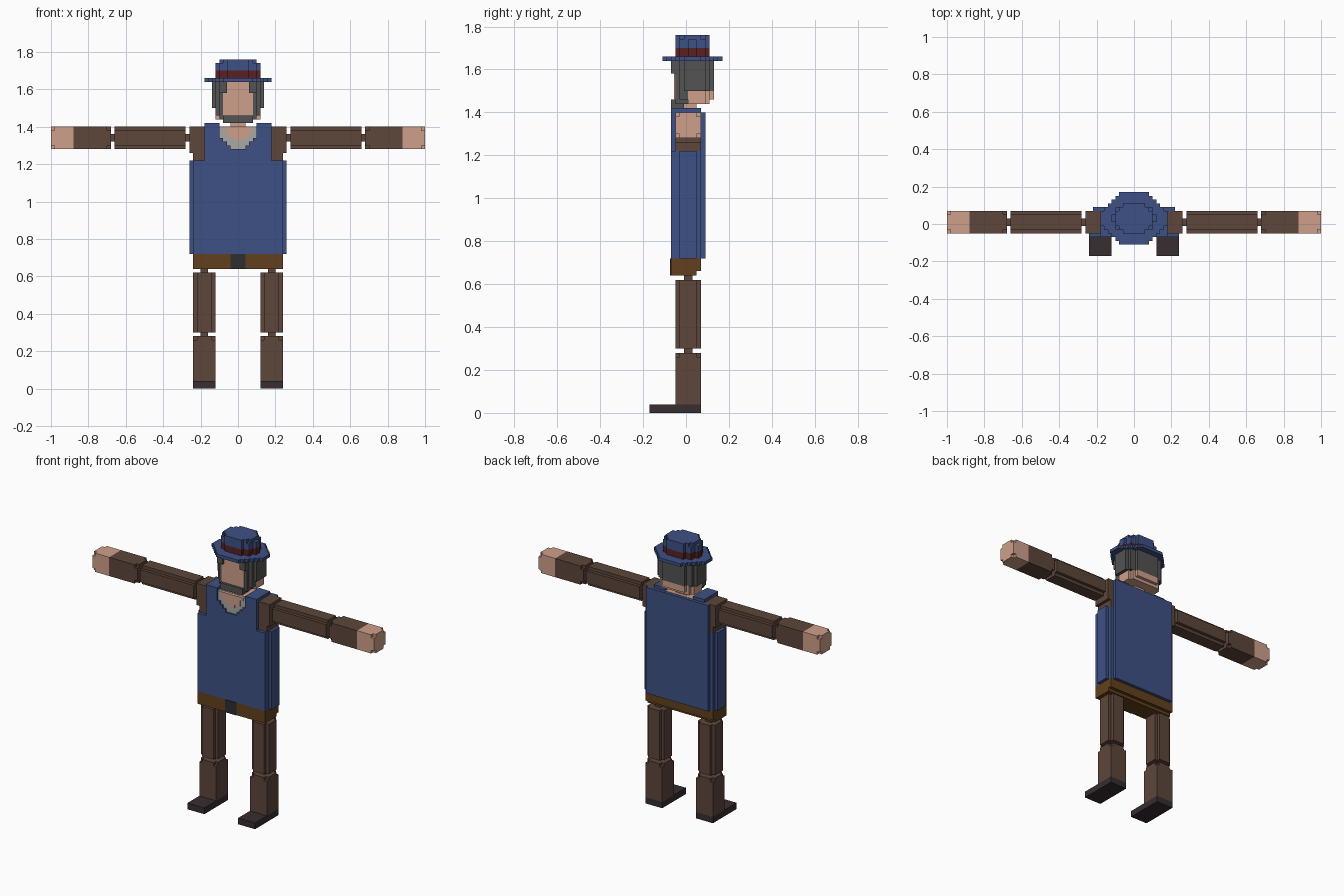
import bpy, bmesh
from mathutils import Vector

if "Cube" in bpy.data.objects:
    bpy.data.objects.remove(bpy.data.objects["Cube"])

U = 0.02  # block size


def material(name, r, g, b):
    lin = [((c / 255 + 0.055) / 1.055) ** 2.4 for c in (r, g, b)]
    m = bpy.data.materials.new(name)
    m.diffuse_color = (*lin, 1)
    m.use_nodes = True
    m.node_tree.nodes["Principled BSDF"].inputs["Base Color"].default_value = m.diffuse_color
    return m


BLUE = material("blue cloth", 62, 81, 133)
BROWN = material("brown cloth", 93, 70, 58)
TAN = material("tan trousers", 98, 64, 30)
SKIN = material("skin", 207, 160, 139)
HAIR = material("grey hair", 82, 83, 82)
COLLAR = material("light grey collar", 168, 168, 166)
RED = material("dark red band", 88, 32, 34)
SHOE = material("dark shoe", 55, 45, 48)
BUCKLE = material("black buckle", 46, 46, 49)


def finish(name, bm, mat):
    bmesh.ops.recalc_face_normals(bm, faces=bm.faces)
    me = bpy.data.meshes.new(name)
    bm.to_mesh(me)
    bm.free()
    me.materials.append(mat)
    ob = bpy.data.objects.new(name, me)
    bpy.context.collection.objects.link(ob)


def add_prism(bm, pts, lo, hi, axis):
    # pts lie in the plane of the other two axes, in x-y-z order
    def place(p, h):
        c = list(p)
        c.insert(axis, h)
        return Vector(c)
    f = bm.faces.new([bm.verts.new(place(p, lo)) for p in pts])
    ext = bmesh.ops.extrude_face_region(bm, geom=[f], use_keep_orig=True)
    move = place((0, 0), hi - lo)
    bmesh.ops.translate(bm, vec=move, verts=[v for v in ext["geom"] if isinstance(v, bmesh.types.BMVert)])


def rect(a0, a1, b0, b1):
    return [(a0, b0), (a1, b0), (a1, b1), (a0, b1)]


def notched(a0, a1, b0, b1, n=U):
    # rectangle with a square block missing at each corner
    return [(a0 + n, b0), (a1 - n, b0), (a1 - n, b0 + n), (a1, b0 + n),
            (a1, b1 - n), (a1 - n, b1 - n), (a1 - n, b1), (a0 + n, b1),
            (a0 + n, b1 - n), (a0, b1 - n), (a0, b0 + n), (a0 + n, b0 + n)]


def stepped(widths, y0):
    # symmetric outline from half widths of successive rows
    right = []
    for i, w in enumerate(widths):
        right += [(w, y0 + i * U), (w, y0 + (i + 1) * U)]
    return right + [(-x, y) for x, y in reversed(right)]


def part(name, mat, pieces):
    bm = bmesh.new()
    for pts, lo, hi, axis in pieces:
        add_prism(bm, pts, lo, hi, axis)
    finish(name, bm, mat)


def box(x0, x1, y0, y1, z0, z1):
    return rect(x0, x1, y0, y1), z0, z1, 2


def both(b):
    x0, x1, *rest = b
    return [box(*b), box(-x1, -x0, *rest)]


# Arms and legs on both sides
for side, s in (("right", 1), ("left", -1)):
    def along_x(pts, a, b):
        return pts, min(s * a, s * b), max(s * a, s * b), 0

    def leg_box(x0, x1, *r):
        return box(min(s * x0, s * x1), max(s * x0, s * x1), *r)

    arm, arm_n = rect(-.05, .07, 1.28, 1.40), notched(-.05, .07, 1.28, 1.40)
    joint = rect(-.01, .03, 1.32, 1.36)
    part(side + "_shoulder", BROWN, [along_x(rect(-.05, .07, 1.22, 1.40), .18, .24),
                                     along_x(rect(-.05, .07, 1.26, 1.40), .24, .26)])
    part(side + "_arm_joints", BROWN, [along_x(joint, .25, .29), along_x(joint, .65, .69)])
    part(side + "_upper_arm", BROWN, [along_x(arm_n, .28, .66)])
    part(side + "_forearm", BROWN, [along_x(arm_n, .68, .70), along_x(arm, .70, .88)])
    part(side + "_hand", SKIN, [along_x(arm, .88, .98), along_x(arm_n, .98, 1.0)])

    x0, x1 = sorted((s * .12, s * .24))
    leg_n = notched(x0, x1, -.05, .07)
    part(side + "_leg_joints", BROWN, [leg_box(.16, .20, -.01, .03, .61, .65),
                                       leg_box(.16, .20, -.01, .03, .27, .31)])
    part(side + "_thigh", BROWN, [(leg_n, .30, .62, 2)])
    part(side + "_shin", BROWN, [leg_box(.12, .24, -.05, .07, .04, .26), (leg_n, .26, .28, 2)])
    part(side + "_shoe", SHOE, [leg_box(.12, .24, -.17, .07, 0, .04)])

# Pelvis and buckle
part("trousers_top", TAN, [box(-.24, .24, -.07, .07, .66, .72),
                           box(-.24, .24, -.07, .05, .64, .66)])
part("buckle", BUCKLE, [box(-.04, .04, -.074, -.066, .64, .72)])

# Vest: lower body, chest core, back panel, straps and stepped neckline
neckline = [.04, .06, .08, .10, .10, .10]
vest = [(stepped([.24, .24, .26, .26, .26, .26, .24, .22], -.07), .72, 1.22, 2),
        box(-.18, .18, -.05, .07, 1.22, 1.39),
        box(-.22, .22, .07, .09, 1.22, 1.40),
        box(-.18, .18, -.07, -.05, 1.22, 1.28)]
for i, w in enumerate(neckline):
    vest += both((w, .18, -.07, -.05, 1.28 + i * U, 1.30 + i * U))
vest += both((.10, .18, -.07, .07, 1.39, 1.42))
part("vest", BLUE, vest)

# Collar and skin in the neck opening
part("collar", COLLAR, [box(-w, w, -.06, -.045, 1.28 + i * U, 1.30 + i * U)
                        for i, w in enumerate(neckline)])
part("neck", SKIN, [box(-w, w, -.064, -.045, 1.32 + i * U, 1.34 + i * U)
                    for i, w in enumerate([.02, .06, .06, .08])]
     + [box(-.10, .10, -.045, .07, 1.385, 1.402), box(-.04, .04, -.01, .05, 1.40, 1.46)])

# Head
part("hair", HAIR, [(stepped([.10, .12, .14, .14, .14, .14, .14, .12, .08], -.05), 1.50, 1.64, 2),
                    (stepped([.10, .12, .12], -.05), 1.46, 1.50, 2)]
     + both((.06, .10, -.07, -.05, 1.58, 1.64)))
part("face", SKIN, [box(-.08, .08, -.055, -.04, 1.46, 1.64)])
part("beard", HAIR, [box(-.08, .08, -.07, -.01, 1.42, 1.46), box(-.10, .10, -.05, .01, 1.44, 1.46)])
part("head_base", SKIN, [(stepped([.12, .12, .12, .12, .10, .08], .01), 1.46, 1.50, 2),
                         (stepped([.12, .12, .12, .12, .10], .01), 1.44, 1.46, 2)])

# Hat
crown = stepped([.06, .10, .10, .12, .12, .10, .10, .06], -.05)
part("hat_brim", BLUE, [(stepped([.08, .10, .12, .14, .16, .18, .18, .18, .18,
                                  .16, .14, .12, .10, .08], -.11), 1.64, 1.66, 2)])
part("hat_band", RED, [(crown, 1.66, 1.70, 2)])
part("hat_crown", BLUE, [(crown, 1.70, 1.74, 2),
                         (stepped([.06, .08, .10, .10, .10, .10, .08, .06], -.05), 1.74, 1.76, 2)])
